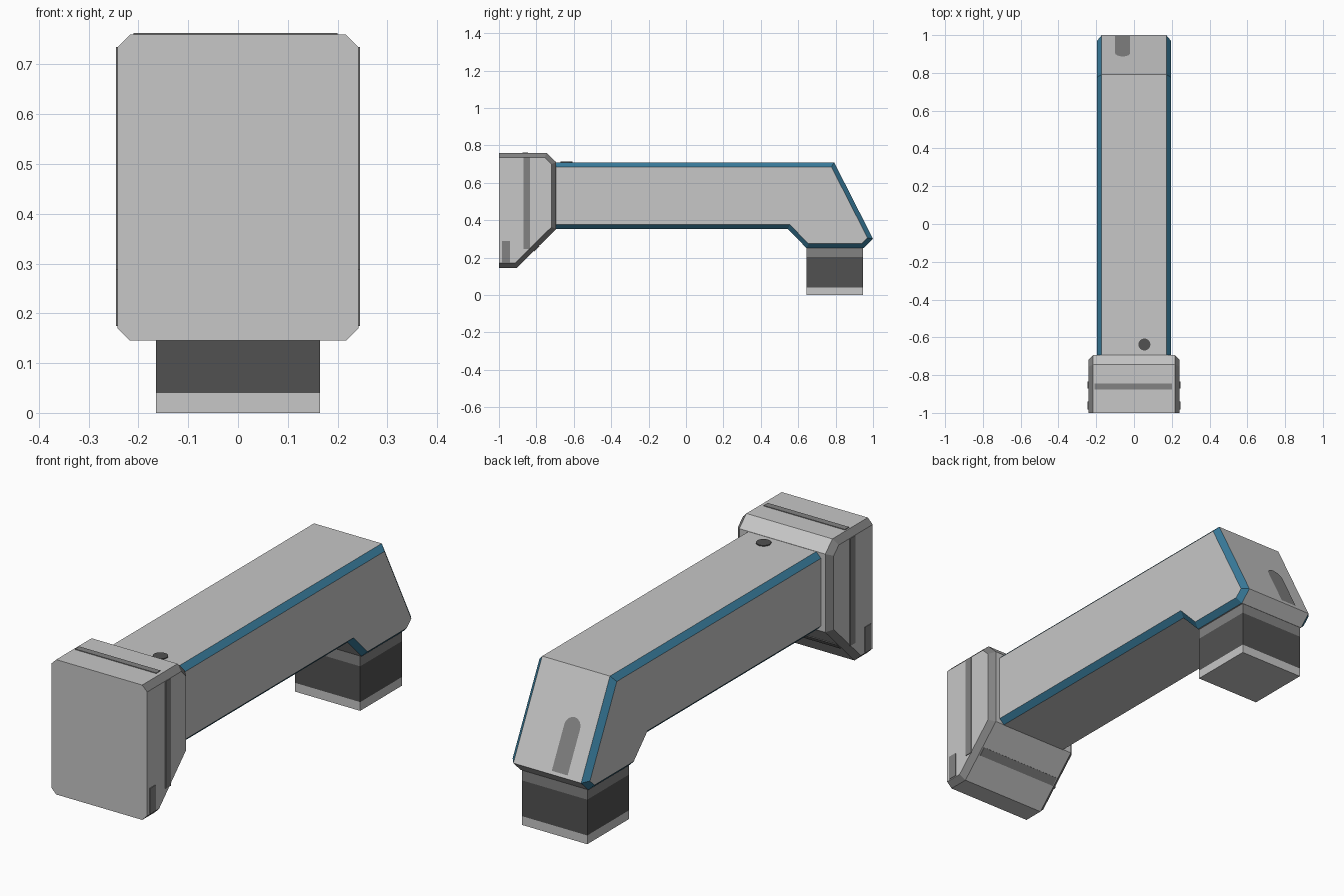
import bpy, bmesh, math
from mathutils import Matrix, Vector

if "Cube" in bpy.data.objects:
    bpy.data.objects.remove(bpy.data.objects["Cube"])


def material(name, r, g, b):
    m = bpy.data.materials.new(name)
    m.diffuse_color = (r, g, b, 1)
    m.use_nodes = True
    m.node_tree.nodes["Principled BSDF"].inputs["Base Color"].default_value = m.diffuse_color
    return m


LIGHT = material("light grey", 0.57, 0.57, 0.57)
MID = material("mid grey", 0.225, 0.225, 0.225)
DARK = material("dark grey", 0.083, 0.083, 0.083)
BLUE = material("steel blue", 0.04, 0.2, 0.33)


def finish(name, bm, *mats):
    bmesh.ops.recalc_face_normals(bm, faces=bm.faces)
    me = bpy.data.meshes.new(name)
    bm.to_mesh(me)
    bm.free()
    for m in mats:
        me.materials.append(m)
    ob = bpy.data.objects.new(name, me)
    bpy.context.collection.objects.link(ob)
    return ob


def inset(pts, dists):
    """Move each edge of a counter-clockwise outline inwards by its own distance."""
    n = len(pts)
    normals = []
    for i in range(n):
        d = (Vector(pts[(i + 1) % n]) - Vector(pts[i])).normalized()
        normals.append(Vector((-d.y, d.x)))
    out = []
    for i in range(n):
        a, b, p = normals[i - 1], normals[i], Vector(pts[i])
        rhs = Vector((a.dot(p) + dists[i - 1], b.dot(p) + dists[i]))
        out.append(Matrix((a, b)).inverted() @ rhs)
    return out


def chamfered_slab(name, pts, half, cut, square_edge, face_mat, trim_mat):
    """Side outline extruded across x, with coloured chamfers along both rims."""
    n = len(pts)
    small = inset(pts, [0 if i == square_edge else cut for i in range(n)])
    bm = bmesh.new()
    rings = []
    for x, outline in ((-half, small), (cut - half, pts), (half - cut, pts), (half, small)):
        rings.append([bm.verts.new((x, p[0], p[1])) for p in outline])
    bm.faces.new(rings[0])
    bm.faces.new(rings[3])
    for k in range(3):
        for i in range(n):
            j = (i + 1) % n
            f = bm.faces.new((rings[k][i], rings[k][j], rings[k + 1][j], rings[k + 1][i]))
            f.material_index = int(k != 1 and i != square_edge)
    return finish(name, bm, face_mat, trim_mat)


def plate(name, centre, size, mat, tilt=0):
    bm = bmesh.new()
    bmesh.ops.create_cube(bm, size=1, matrix=Matrix.Translation(centre)
                          @ Matrix.Rotation(tilt, 4, 'X') @ Matrix.Diagonal((*size, 1)))
    return finish(name, bm, mat)


# Mounting block at the front
chamfered_slab("mounting_block",
               [(-1, 0.145), (-0.904, 0.145), (-0.694, 0.353), (-0.694, 0.71),
                (-0.745, 0.76), (-1, 0.76)], 0.242, 0.025, 5, LIGHT, MID)

# Long arm with its bent end
chamfered_slab("arm",
               [(-0.72, 0.352), (0.545, 0.352), (0.645, 0.25), (0.948, 0.25),
                (1.0, 0.30), (0.792, 0.709), (-0.72, 0.709)], 0.195, 0.024, 6, LIGHT, BLUE)

# Downward stub: foot, dark body and collar as bands by height
bm = bmesh.new()
rings = []
for z in (0, 0.04, 0.203, 0.252):
    rings.append([bm.verts.new((x, y, z)) for x, y in
                  ((-0.165, 0.645), (0.165, 0.645), (0.165, 0.947), (-0.165, 0.947))])
for k in range(3):
    for i in range(4):
        j = (i + 1) % 4
        f = bm.faces.new((rings[k][i], rings[k][j], rings[k + 1][j], rings[k + 1][i]))
        f.material_index = k
bm.faces.new(rings[0])
bm.faces.new(rings[3]).material_index = 2
finish("stub", bm, LIGHT, DARK, MID)

# Grey stripes round the mounting block
plate("top_stripe", (-0.005, -0.86, 0.76), (0.41, 0.03, 0.006), MID)
plate("underside_stripe", (0, -0.799, 0.249), (0.42, 0.04, 0.006), MID, math.radians(45))
for side, label in ((-1, "left"), (1, "right")):
    plate(label + "_stripe", (side * 0.242, -0.852, 0.49), (0.006, 0.036, 0.49), MID)
    plate(label + "_mark", (side * 0.242, -0.962, 0.232), (0.006, 0.042, 0.115), MID)

# Round-topped stripe on the sloping end
slope = math.atan2(0.709 - 0.30, 0.792 - 1.0) - math.pi
bm = bmesh.new()
outline = [(-0.04, -0.115), (0.04, -0.115)]
outline += [(0.04 * math.cos(a * math.pi / 8), 0.085 + 0.04 * math.sin(a * math.pi / 8))
            for a in range(9)]
face = bm.faces.new([bm.verts.new((x, y, 0.003)) for x, y in outline])
ob = finish("end_stripe", bm, MID)
# local y runs up the slope, local z points out of it
up = Vector((0, 0.792 - 1.0, 0.709 - 0.30)).normalized()
out = Vector((0, up.z, -up.y))
right = up.cross(out)
mid = Vector((-0.06, 1.0, 0.30)) + up * 0.13
ob.data.transform(Matrix((
    (right.x, up.x, out.x, mid.x),
    (right.y, up.y, out.y, mid.y),
    (right.z, up.z, out.z, mid.z),
    (0, 0, 0, 1))))

# Round screw on top of the arm
bm = bmesh.new()
bmesh.ops.create_cone(bm, cap_ends=True, segments=16, radius1=0.032, radius2=0.032,
                      depth=0.008, matrix=Matrix.Translation((0.055, -0.638, 0.709)))
finish("top_screw", bm, DARK)
